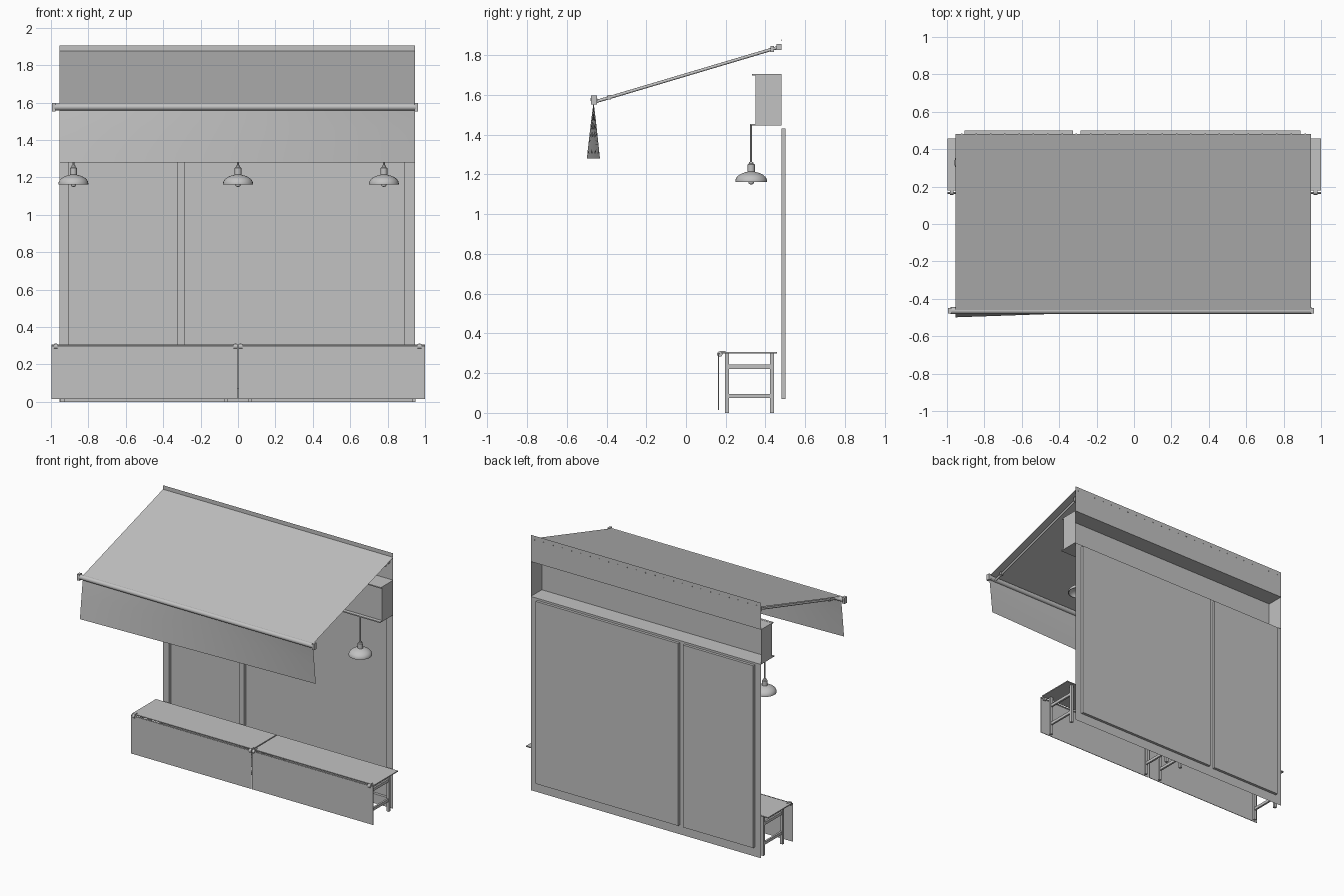
import bpy, bmesh, math
from mathutils import Vector

cube = bpy.data.objects.get("Cube")
if cube:
    bpy.data.objects.remove(cube, do_unlink=True)

grey = bpy.data.materials.new("plain_grey")
grey.use_nodes = True
grey.diffuse_color = (0.54, 0.54, 0.54, 1)
grey.node_tree.nodes["Principled BSDF"].inputs["Base Color"].default_value = (0.54, 0.54, 0.54, 1)


def finish(name, bm, smooth=False):
    mesh = bpy.data.meshes.new(name)
    bm.to_mesh(mesh)
    bm.free()
    mesh.materials.append(grey)
    obj = bpy.data.objects.new(name, mesh)
    bpy.context.collection.objects.link(obj)
    if smooth:
        bpy.ops.object.select_all(action='DESELECT')
        obj.select_set(True)
        bpy.context.view_layer.objects.active = obj
        bpy.ops.object.shade_smooth_by_angle(angle=math.radians(40))
    return obj


def add_box(bm, x, y, z):
    verts = bmesh.ops.create_cube(bm, size=1)["verts"]
    for v in verts:
        v.co = Vector([(r[0] + r[1]) / 2 + c * (r[1] - r[0]) for c, r in zip(v.co, (x, y, z))])


def box(name, x, y, z):
    bm = bmesh.new()
    add_box(bm, x, y, z)
    return finish(name, bm)


def rod(name, a, b, radius, sides=12):
    a, b = Vector(a), Vector(b)
    bm = bmesh.new()
    bmesh.ops.create_cone(bm, cap_ends=True, segments=sides, radius1=radius, radius2=radius,
                          depth=(b - a).length)
    turn = (b - a).to_track_quat('Z', 'Y').to_matrix().to_4x4()
    turn.translation = (a + b) / 2
    bm.transform(turn)
    return finish(name, bm, True)


def face(bm, *points):
    bm.faces.new([bm.verts.new(p) for p in points])


def lathe(name, profile, place, steps=28):
    bm = bmesh.new()
    verts = [bm.verts.new((r, 0, z)) for r, z in profile]
    edges = [bm.edges.new(pair) for pair in zip(verts, verts[1:])]
    bmesh.ops.spin(bm, geom=verts + edges, axis=(0, 0, 1), cent=(0, 0, 0),
                   angle=math.tau, steps=steps)
    bmesh.ops.remove_doubles(bm, verts=bm.verts, dist=0.0001)
    bmesh.ops.recalc_face_normals(bm, faces=bm.faces)
    bmesh.ops.translate(bm, verts=bm.verts, vec=place)
    return finish(name, bm, True)


LEFT, RIGHT, WALL = 0.945, -0.955, 0.48

# Back wall sheet with two recessed panels and an open housing
xs = (RIGHT, -0.905, -0.325, -0.285, 0.89, LEFT)
zs = (0, 0.07, 1.43, 1.445, 1.705, 1.905)
wall = bmesh.new()


def recess(bm, x0, x1, z0, z1, depth_y):
    corners = ((x0, z0), (x1, z0), (x1, z1), (x0, z1))
    face(bm, *[(x, depth_y, z) for x, z in corners])
    for (xa, za), (xb, zb) in zip(corners, corners[1:] + corners[:1]):
        face(bm, (xa, WALL, za), (xb, WALL, zb), (xb, depth_y, zb), (xa, depth_y, za))


for j in range(5):
    if j == 3:
        continue
    for i in range(5):
        if j == 1 and i in (1, 3):
            recess(wall, xs[i], xs[i + 1], zs[j], zs[j + 1], 0.5)
        else:
            face(wall, *[(xs[i + a], WALL, zs[j + b]) for a, b in ((0, 0), (1, 0), (1, 1), (0, 1))])
recess(wall, RIGHT, LEFT, zs[3], zs[4], 0.35)
bmesh.ops.remove_doubles(wall, verts=wall.verts, dist=0.0001)
finish("back_wall", wall)

# Lips along the front of the housing
box("housing_top_lip", (RIGHT, LEFT), (0.333, 0.35), (1.698, 1.706))
box("housing_bottom_lip", (RIGHT, LEFT), (0.323, 0.35), (1.445, 1.453))

# Row of studs fixing the canopy to the wall
studs = bmesh.new()
for i in range(25):
    x = -0.92 + i * 0.0765
    add_box(studs, (x - 0.004, x + 0.004), (WALL, WALL + 0.003), (1.872, 1.878))
finish("canopy_studs", studs)

# Canopy cloth and its twisted hanging flap
cloth = bmesh.new()
face(cloth, (RIGHT, -0.463, 1.592), (LEFT, -0.463, 1.592), (LEFT, WALL, 1.875), (RIGHT, WALL, 1.875))
finish("canopy_cloth", cloth)

flap = bmesh.new()
cols, rows = 20, 6
grid = []
for i in range(cols + 1):
    t = i / cols
    x = RIGHT + t * (LEFT - RIGHT)
    swing = -0.034 + 0.066 * t
    grid.append([flap.verts.new((x, -0.465 + swing * (j / rows) ** 0.9, 1.56 - 0.28 * j / rows))
                 for j in range(rows + 1)])
for a, b in zip(grid, grid[1:]):
    for j in range(rows):
        flap.faces.new((a[j], a[j + 1], b[j + 1], b[j]))
finish("canopy_flap", flap, True)

# Front roller with end caps
rod("front_roller", (-0.98, -0.463, 1.576), (0.95, -0.463, 1.576), 0.018, 16)
for name, x in (("right", (-0.995, -0.975)), ("left", (0.945, 0.962))):
    box(name + "_roller_cap", x, (-0.478, -0.449), (1.552, 1.598))

# Support arms with brackets
for name, x in (("right", -0.91), ("left", 0.9)):
    rod(name + "_arm", (x, -0.462, 1.564), (x, 0.46, 1.838), 0.008)
    box(name + "_arm_collar", (x - 0.012, x + 0.012), (-0.395, -0.378), (1.577, 1.599))
    box(name + "_arm_joint", (x - 0.015, x + 0.015), (0.425, 0.443), (1.815, 1.847))
    box(name + "_arm_bracket", (x - 0.018, x + 0.018), (0.455, WALL), (1.825, 1.857))

# Hanging lamps
shade = [(0.018, 0.048)] + [(0.08 * math.sin(a), 0.048 * math.cos(a))
                            for a in [math.radians(18 + 9 * k) for k in range(9)]]
shade += [(0.08, -0.004), (0.075, -0.004)]
shade += [(0.075 * math.cos(a), 0.042 * math.sin(a)) for a in [math.radians(15 * k) for k in range(7)]]
socket = [(0, 0.098), (0.01, 0.096), (0.012, 0.088), (0.018, 0.084), (0.018, 0.046), (0, 0.046)]
bulb = [(0, 0.04), (0.012, 0.03), (0.014, -0.006), (0.011, -0.014), (0, -0.018)]
for i, x in enumerate((-0.88, 0, 0.78), 1):
    place = (x, 0.328, 1.166)
    lathe(f"lamp_shade_{i}", shade, place)
    lathe(f"lamp_socket_{i}", socket, place, 16)
    lathe(f"lamp_bulb_{i}", bulb, place, 16)
    rod(f"lamp_rod_{i}", (x, 0.328, 1.25), (x, 0.328, 1.45), 0.005, 8)

# Two low tables on trestles, each with a hanging front board
for name, x0, x1 in (("right", -0.998, -0.004), ("left", 0.004, 1.0)):
    box(name + "_table_top", (x0, x1), (0.178, 0.458), (0.3, 0.307))
    box(name + "_front_board", (x0, x1), (0.162, 0.166), (0.015, 0.298))
    rod(name + "_board_rail", (x0, 0.166, 0.298), (x1, 0.166, 0.298), 0.005, 8)
    for k, x in enumerate((x0 + 0.06, x1 - 0.06), 1):
        trestle = bmesh.new()
        wide = (x - 0.01, x + 0.01)
        for y in (0.197, 0.423):
            add_box(trestle, wide, (y, y + 0.019), (0, 0.3))
        for z in (0.075, 0.222):
            add_box(trestle, (x - 0.007, x + 0.007), (0.216, 0.423), (z, z + 0.021))
        finish(f"{name}_trestle_{k}", trestle)

# Clips holding the boards to the tables
for i, x in enumerate((-0.975, -0.014, 0.014, 0.97), 1):
    rod(f"board_clip_{i}", (x - 0.01, 0.17, 0.296), (x + 0.01, 0.17, 0.296), 0.014)
    box(f"board_clip_arm_{i}", (x - 0.006, x + 0.006), (0.17, 0.2), (0.304, 0.311))
